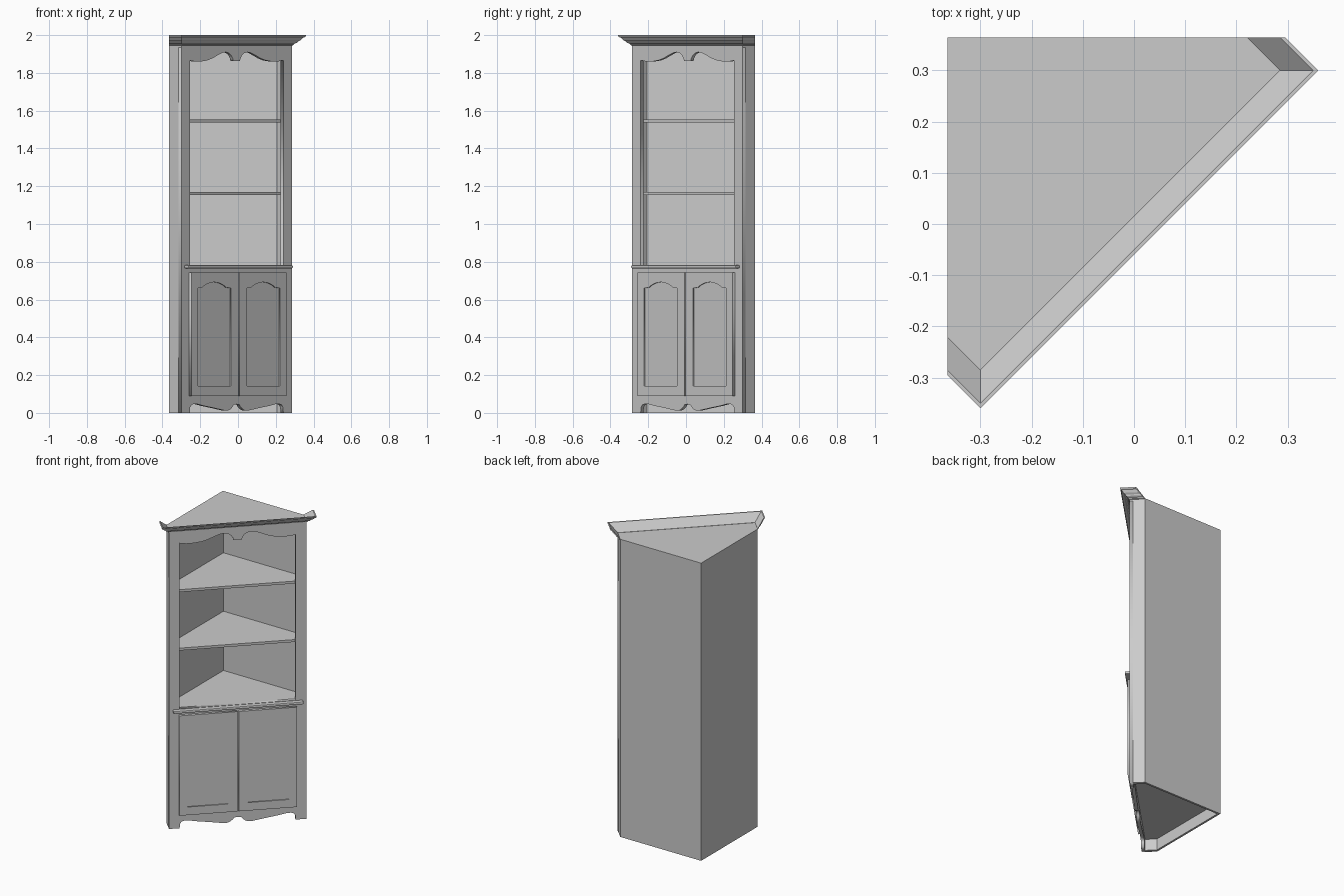
import bpy, bmesh, math
from mathutils import Matrix

if "Cube" in bpy.data.objects:
    bpy.data.objects.remove(bpy.data.objects["Cube"], do_unlink=True)

paint = bpy.data.materials.new("grey_paint")
paint.use_nodes = True
GREY = (0.6, 0.6, 0.6, 1)
paint.diffuse_color = GREY
paint.node_tree.nodes["Principled BSDF"].inputs["Base Color"].default_value = GREY

# Parts are laid out facing -y, then turned so the rear corner sits at -x, +y
TURN = Matrix.Rotation(math.pi / 4, 4, 'Z')
HALF, FRONT, THICK = 0.414, 0.0106, 0.021   # half width, face plane, face thickness
BACK = FRONT + THICK
APEX = 0.516                                # depth of the rear corner
IN_HALF, IN_APEX = 0.394, 0.497
OPEN = 0.35                                 # half width of the opening
TOP, ROOF, COUNTER = 1.95, 1.935, 0.782


def finish(name, bm):
    bmesh.ops.recalc_face_normals(bm, faces=bm.faces)
    bm.transform(TURN)
    mesh = bpy.data.meshes.new(name)
    bm.to_mesh(mesh)
    bm.free()
    mesh.materials.clear()
    mesh.materials.append(paint)
    obj = bpy.data.objects.new(name, mesh)
    bpy.context.collection.objects.link(obj)
    return obj


def slab(name, outline, z0, z1):
    """Horizontal plan outline pulled up from z0 to z1."""
    bm = bmesh.new()
    face = bm.faces.new([bm.verts.new((x, y, z0)) for x, y in outline])
    new = bmesh.ops.extrude_face_region(bm, geom=[face])["geom"]
    bmesh.ops.translate(bm, vec=(0, 0, z1 - z0),
                        verts=[v for v in new if isinstance(v, bmesh.types.BMVert)])
    return finish(name, bm)


def board(name, loops, y0, y1):
    """Upright board from (x, z) loops; loops after the first are holes."""
    curve = bpy.data.curves.new(name, 'CURVE')
    curve.dimensions, curve.fill_mode = '2D', 'BOTH'
    curve.extrude = (y1 - y0) / 2
    for loop in loops:
        spline = curve.splines.new('POLY')
        spline.points.add(len(loop) - 1)
        for p, (x, z) in zip(spline.points, loop):
            p.co = (x, z, 0, 1)
        spline.use_cyclic_u = True
    helper = bpy.data.objects.new(name + "_helper", curve)
    bpy.context.collection.objects.link(helper)
    mesh = bpy.data.meshes.new_from_object(helper)
    bm = bmesh.new()
    bm.from_mesh(mesh)
    bpy.data.objects.remove(helper)
    bpy.data.curves.remove(curve)
    bpy.data.meshes.remove(mesh)
    bmesh.ops.remove_doubles(bm, verts=bm.verts, dist=1e-5)
    bm.transform(Matrix.Translation((0, (y0 + y1) / 2, 0)) @ Matrix.Rotation(math.pi / 2, 4, 'X'))
    return finish(name, bm)


def mirrored(half):
    """Right half, listed from the centre out, joined to its reflection."""
    return [(-x, z) for x, z in reversed(half)] + half[1 if half[0][0] == 0 else 0:]


def plan(half, front, apex):
    return [(half, front), (half, apex - half), (0, apex), (-half, apex - half), (-half, front)]


# Face frame: scalloped head above the shelves, scalloped apron at the feet
head = mirrored([(0, 1.862), (0.025, 1.862), (0.029, 1.876), (0.04, 1.893), (0.058, 1.905),
                 (0.08, 1.91), (0.105, 1.907), (0.14, 1.894), (0.18, 1.877), (0.22, 1.866),
                 (0.26, 1.861), (0.31, 1.86), (OPEN, 1.867)])
apron = mirrored([(0, 0.046), (0.02, 0.044), (0.03, 0.032), (0.045, 0.02), (0.065, 0.012),
                  (0.09, 0.013), (0.17, 0.026), (0.25, 0.038), (0.29, 0.046), (0.32, 0.048),
                  (0.338, 0.042), (OPEN - 0.003, 0.03), (OPEN, 0)])
outer = [(-HALF, ROOF), (-HALF, 0)] + apron + [(HALF, 0), (HALF, ROOF)]
opening = head + [(OPEN, COUNTER), (-OPEN, COUNTER)]
board("face_frame", [outer, opening], FRONT, BACK)

# Returns and two back walls as one bent shell, open underneath
shell = plan(HALF, BACK, APEX) + plan(IN_HALF, BACK, IN_APEX)[::-1]
slab("carcass_walls", shell, 0, ROOF)
slab("top_panel", plan(HALF, FRONT, APEX), ROOF, TOP)

# Shelves, deck and cabinet floor
inside = plan(IN_HALF, BACK, IN_APEX)
for name, z, t in (("floor_panel", 0.09, 0.015), ("deck", COUNTER, 0.016),
                   ("lower_shelf", 1.17, 0.016), ("upper_shelf", 1.553, 0.016)):
    slab(name, inside, z - t, z)

# Counter nosing with a rounded edge
lip = -0.021
nosing = slab("counter_nosing", [(-0.392, lip), (0.392, lip), (0.392, FRONT), (-0.392, FRONT)],
              COUNTER - 0.017, COUNTER)
round_over = nosing.modifiers.new("round_over", 'BEVEL')
round_over.width, round_over.segments = 0.005, 2

# Pair of doors, each with an arched sunken panel
LEFT, RIGHT, SILL, SHOULDER = 0.06, 0.307, 0.143, 0.66
arch = []
for i in range(15):
    t = i / 14
    arch.append((RIGHT - 0.035 - t * (RIGHT - LEFT - 0.07),
                 SHOULDER + 0.005 + 0.027 * math.sin(math.pi * t) ** 0.8))
panel = [(LEFT, SILL), (RIGHT, SILL), (RIGHT, SHOULDER)] + arch + [(LEFT, SHOULDER)]
leaf = [(0.004, 0.09), (0.355, 0.09), (0.355, 0.744), (0.004, 0.744)]
DOOR = FRONT - 0.017
for side, s in (("left", 1), ("right", -1)):
    flip = lambda loop: [(s * x, z) for x, z in loop]
    board(side + "_door_frame", [flip(leaf), flip(panel)], DOOR, FRONT)
    board(side + "_door_panel", [flip(panel)], DOOR + 0.007, FRONT)

# Crown moulding: flared profile (outset, height) mitred round the front corners
profile = [(0, 1.945), (0.006, 1.947), (0.009, 1.954), (0.02, 1.96), (0.024, 1.967),
           (0.034, 1.974), (0.043, 1.987), (0.05, 1.99), (0.053, 2.0), (0.046, 2.0), (0, 1.951)]
bm = bmesh.new()
rings = []
for s, at_wall in ((-1, True), (-1, False), (1, False), (1, True)):
    rings.append([bm.verts.new((s * (HALF + d), APEX - HALF - d if at_wall else FRONT - d, z))
                  for d, z in profile])
n = len(profile)
for a, b in zip(rings, rings[1:]):
    for i in range(n):
        j = (i + 1) % n
        bm.faces.new((a[i], a[j], b[j], b[i]))
bm.faces.new(rings[0])
bm.faces.new(rings[-1][::-1])
finish("crown_moulding", bm)
